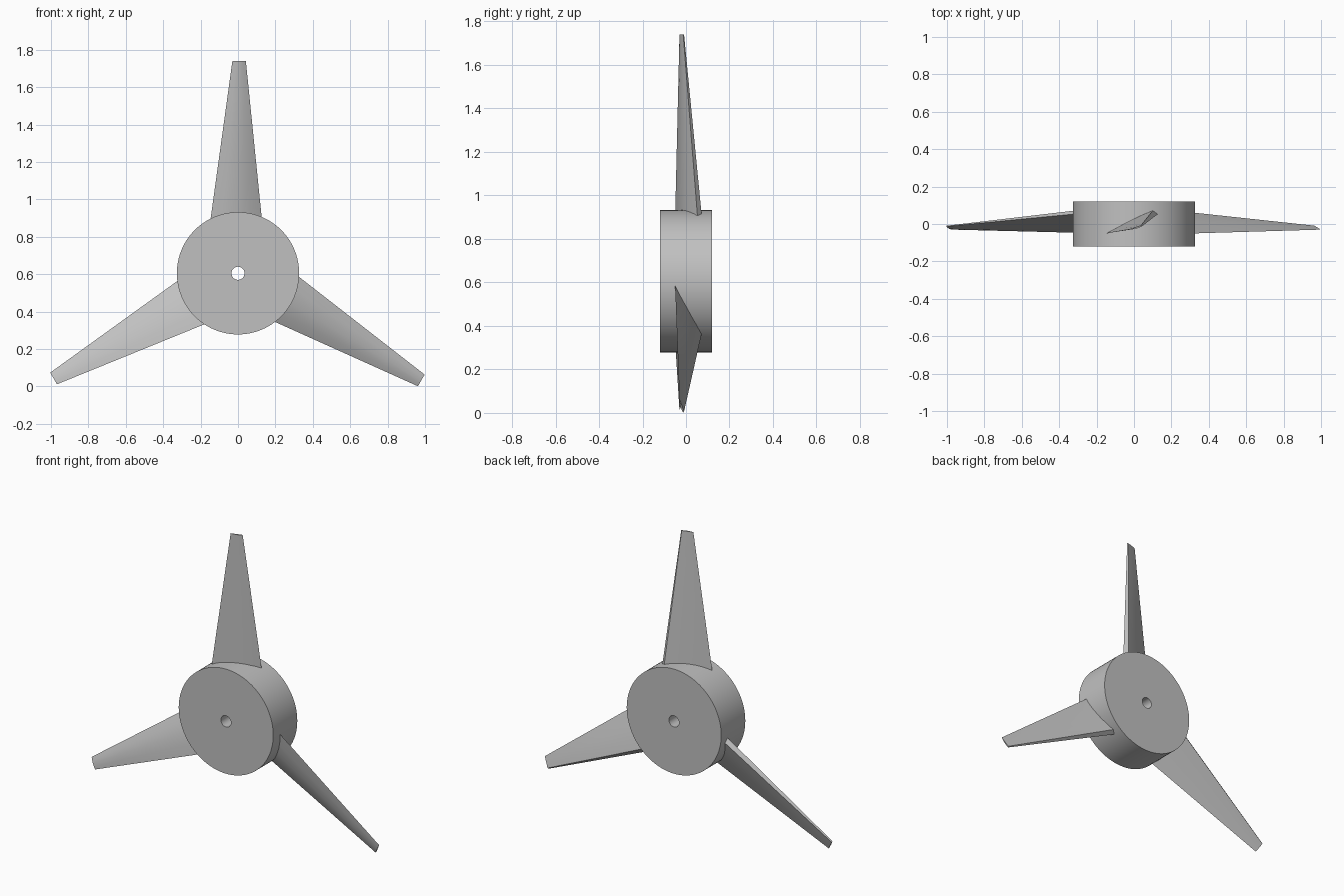
import bpy, bmesh, math
from mathutils import Vector, Matrix

if "Cube" in bpy.data.objects:
    bpy.data.objects.remove(bpy.data.objects["Cube"], do_unlink=True)

HUB_Z = 0.605
grey = bpy.data.materials.new("light_grey")
grey.use_nodes = True
grey.diffuse_color = (0.53, 0.53, 0.53, 1)
grey.node_tree.nodes["Principled BSDF"].inputs["Base Color"].default_value = (0.53, 0.53, 0.53, 1)


def finish(bm, name, angle):
    bmesh.ops.recalc_face_normals(bm, faces=bm.faces)
    mesh = bpy.data.meshes.new(name)
    bm.to_mesh(mesh)
    bm.free()
    obj = bpy.data.objects.new(name, mesh)
    bpy.context.collection.objects.link(obj)
    mesh.materials.append(grey)
    bpy.ops.object.select_all(action='DESELECT')
    obj.select_set(True)
    bpy.context.view_layer.objects.active = obj
    bpy.ops.object.shade_smooth_by_angle(angle=math.radians(angle))
    return obj


def skin(bm, rings, closed):
    """Join successive rings of vertices with quads."""
    pairs = list(zip(rings, rings[1:]))
    if closed:
        pairs.append((rings[-1], rings[0]))
    for a, b in pairs:
        for i in range(len(a)):
            j = (i + 1) % len(a)
            bm.faces.new((a[i], a[j], b[j], b[i]))


# Hub: a thick disc with a shaft hole right through it
def make_hub(radius=0.327, hole=0.035, half=0.119, sides=96):
    bm = bmesh.new()
    rings = []
    for r, y in ((hole, -half), (radius, -half), (radius, half), (hole, half)):
        rings.append([bm.verts.new((r * math.cos(math.tau * i / sides), y,
                                    HUB_Z + r * math.sin(math.tau * i / sides)))
                      for i in range(sides)])
    skin(bm, rings, True)
    finish(bm, "hub", 30)


# Blade: twisted, tapered aerofoil lofted from inside the hub to the tip
ROOT = [(-.146, -.050), (-.075, -.038), (.0, -.018), (.07, .015), (.127, .053),
        (.102, .073), (.04, .048), (-.04, .009)]
TIP = [(-.030, -.030), (-.012, -.029), (.008, -.026), (.026, -.020), (.042, -.013),
       (.036, -.009), (.020, -.014), (-.002, -.021)]


def make_blade(name, angle):
    bm = bmesh.new()
    root_z, tip_z = 0.90, 1.74
    rings = []
    for t in (-0.12, 0.0, 0.25, 0.5, 0.75, 1.0):
        ring = []
        for a, b in zip(ROOT, TIP):
            x, y = Vector(a).lerp(Vector(b), t)
            ring.append(bm.verts.new((x, y, root_z + t * (tip_z - root_z) - HUB_Z)))
        rings.append(ring)
    skin(bm, rings, False)
    bm.faces.new(rings[0])
    bm.faces.new(rings[-1])
    turn = Matrix.Translation((0, 0, HUB_Z)) @ Matrix.Rotation(math.radians(angle), 4, 'Y')
    bm.transform(turn)
    finish(bm, name, 30)


make_hub()
for name, angle in (("top_blade", 0), ("left_blade", 120), ("right_blade", 240)):
    make_blade(name, angle)
